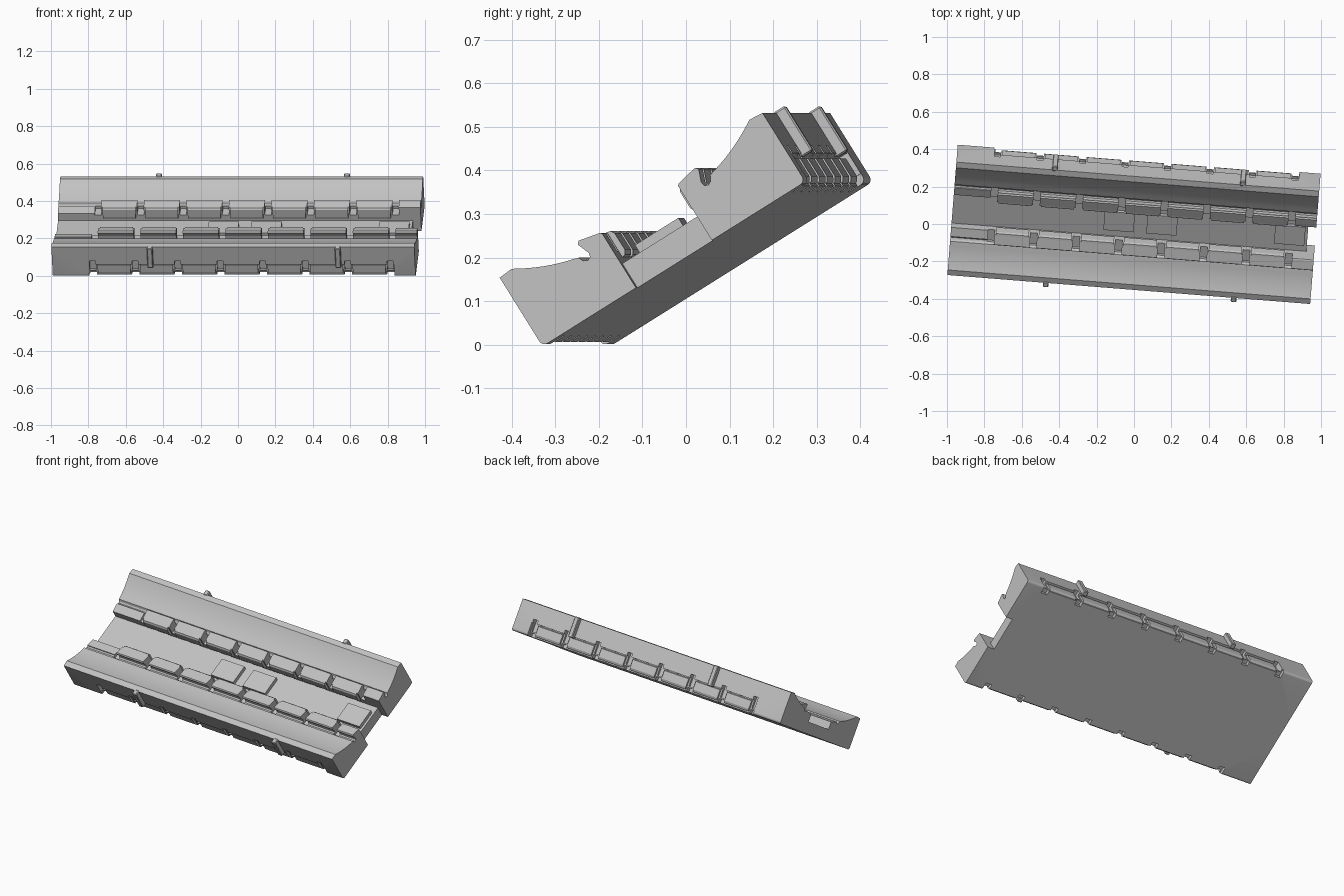
import bpy, bmesh, math
from mathutils import Matrix

if "Cube" in bpy.data.objects:
    bpy.data.objects.remove(bpy.data.objects["Cube"])

# Local frame: x along the bar, y across it (0 = middle), z off its underside
HALF, W, EDGE = 0.973, 0.357, 0.103
PLACE = (Matrix.Rotation(math.radians(-4.57), 4, 'Z')
         @ Matrix.Translation((0, 0.05, 0.185))
         @ Matrix.Rotation(math.radians(32), 4, 'X'))
GAPS = [-0.757 + 0.228 * i for i in range(8)]
RELIEF = (-0.77, 0.86)

grey = bpy.data.materials.new("plain_grey")
grey.use_nodes = True
colour = (0.54, 0.54, 0.54, 1)
grey.diffuse_color = colour
grey.node_tree.nodes["Principled BSDF"].inputs["Base Color"].default_value = colour


def prism(bm, profile, x0, x1):
    """Extrude a (distance from outer edge, height) profile along x."""
    ends = [[bm.verts.new((x, s - W, h)) for s, h in profile] for x in (x0, x1)]
    bm.faces.new(ends[0])
    bm.faces.new(list(reversed(ends[1])))
    n = len(profile)
    for i in range(n):
        j = (i + 1) % n
        bm.faces.new((ends[0][i], ends[1][i], ends[1][j], ends[0][j]))


def rect(s0, s1, h0, h1):
    return [(s0, h0), (s1, h0), (s1, h1), (s0, h1)]


def make(name, pieces, bevel=0.0, mirror=False):
    bm = bmesh.new()
    for profile, x0, x1 in pieces:
        prism(bm, profile, x0, x1)
    if bevel:
        bmesh.ops.bevel(bm, geom=bm.edges[:], offset=bevel, segments=1, affect='EDGES')
    bmesh.ops.recalc_face_normals(bm, faces=bm.faces[:])
    mesh = bpy.data.meshes.new(name)
    bm.to_mesh(mesh)
    bm.free()
    mesh.materials.append(grey)
    obj = bpy.data.objects.new(name, mesh)
    bpy.context.collection.objects.link(obj)
    obj.matrix_world = PLACE
    if mirror:
        add_mirror(obj)
    return obj


def add_mirror(obj):
    mod = obj.modifiers.new("other_side", 'MIRROR')
    mod.use_axis = (False, True, False)
    mod.use_clip = False


def activate(obj):
    bpy.ops.object.select_all(action='DESELECT')
    obj.select_set(True)
    bpy.context.view_layer.objects.active = obj


def cut(obj, pieces):
    cutter = make("cutter", pieces)
    cutter.hide_render = True
    mod = obj.modifiers.new("cut", 'BOOLEAN')
    mod.operation, mod.solver, mod.object = 'DIFFERENCE', 'EXACT', cutter
    bpy.context.view_layer.update()
    activate(obj)
    bpy.ops.object.modifier_apply(modifier=mod.name)
    bpy.data.objects.remove(cutter)


# Side rail: rounded lower edge, dished top, groove and raised inner lip
r = 0.014
corner = [(r - r * math.sin(a), r - r * math.cos(a))
          for a in (math.radians(15 * k) for k in range(7))]
dish = []
for k in range(13):
    t = k / 12
    dish.append((0.034 + 0.131 * t, 0.189 - 0.080 * t + 0.024 * t * t))
groove = [(0.178, 0.129), (0.184, 0.117), (0.193, 0.112), (0.202, 0.116), (0.204, 0.126)]
lip = [(0.193, 0.155), (0.199, 0.162), (0.250, 0.151), (0.254, 0.147), (0.254, 0)]
rail = make("side_rails", [(corner + [(0, 0.186)] + dish + groove + lip, -HALF, HALF)])

# Relief along the outer lower edge, and the lipless end block
cut(rail, [(rect(-0.02, 0.019, -0.02, 0.077), *RELIEF)])
cut(rail, [([(0.15, 0.138), (0.2, 0.122), (0.27, 0.107), (0.27, 0.22), (0.15, 0.22)],
            -1.1, RELIEF[0])])
# Narrow slots in the lip and in the outer face
cut(rail, [(rect(0.187, 0.28, 0.1, 0.22), g - 0.018, g + 0.018) for g in GAPS])
cut(rail, [(rect(-0.02, 0.032, 0.03, 0.098), g - 0.016, g + 0.016) for g in GAPS])
# Notches through the lower edge
cut(rail, [(rect(-0.02, 0.045, -0.02, 0.022), g - 0.02, g + 0.02) for g in GAPS])
add_mirror(rail)
activate(rail)
bpy.ops.object.shade_smooth_by_angle(angle=math.radians(25))

# Floor between the rails, stopping short at one end
make("channel_floor", [(rect(0.254, 2 * W - 0.254, 0, 0.066), -HALF, 0.93)])

# Strips between the slots, on the lip and on the outer edge
spans = list(zip(GAPS, GAPS[1:]))
make("lip_strips", [([(0.25, 0.082), (0.262, 0.085), (0.268, 0.095), (0.268, 0.14),
                      (0.262, 0.149), (0.25, 0.151)], a + 0.026, b - 0.026)
                    for a, b in spans], mirror=True)
make("edge_strips", [([(0.022, 0.006), (0.014, 0.01), (0.008, 0.02), (0.008, 0.068),
                       (0.022, 0.074)], a + 0.026, b - 0.026)
                     for a, b in spans], mirror=True)

# Upright ribs on the outer faces
make("outer_ribs", [(rect(-0.026, 0.006, 0.068, 0.19), u - 0.015, u + 0.015)
                    for u in (-0.445, 0.563)], bevel=0.004, mirror=True)

# Raised pads on the floor
make("floor_pads", [(rect(0.3, 0.418, 0.06, 0.087), u - 0.081, u + 0.081)
                    for u in (-0.08, 0.15, 0.835)])
